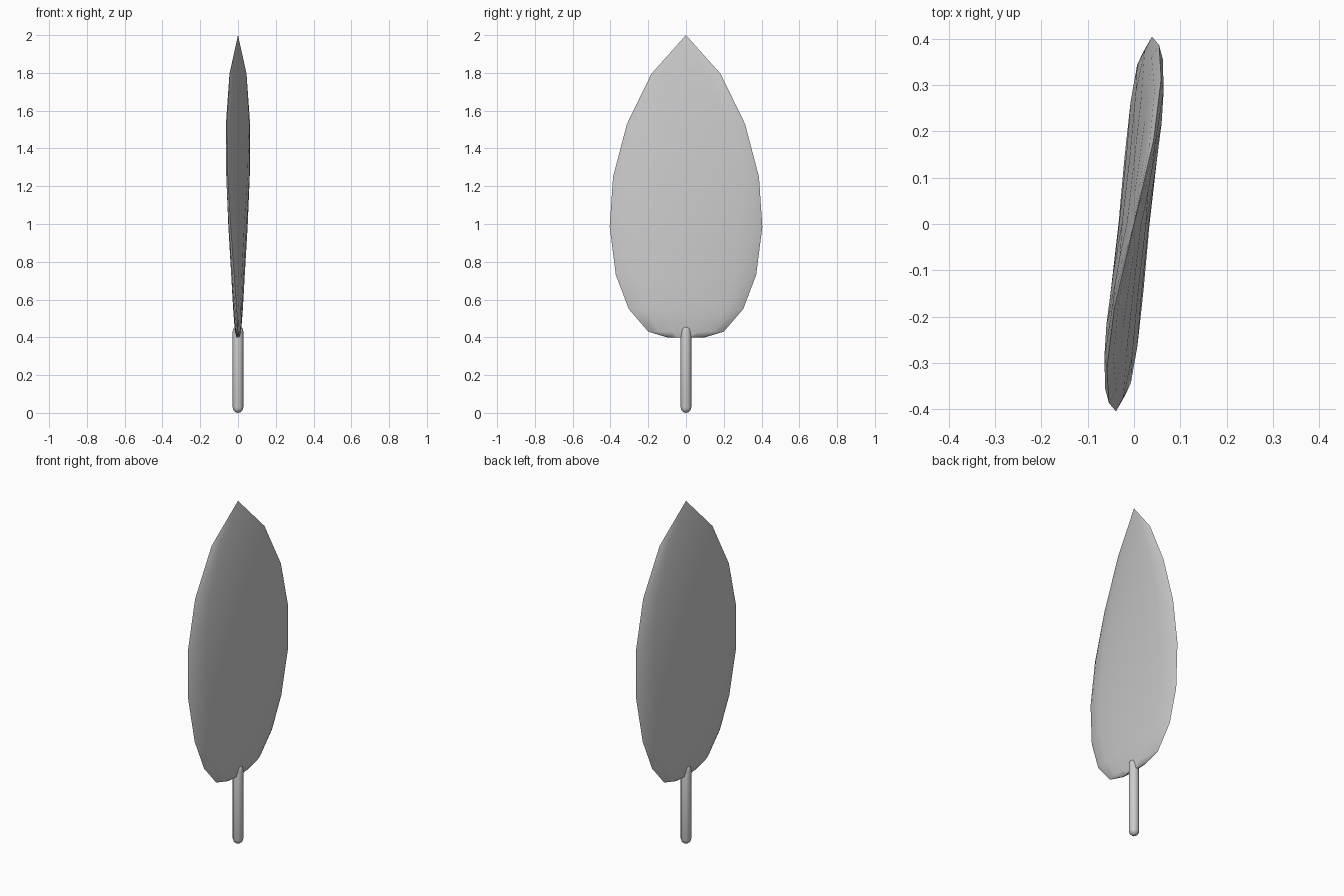
import bpy, bmesh, math

if "Cube" in bpy.data.objects:
    bpy.data.objects.remove(bpy.data.objects["Cube"])


def loft(name, rings, sides, flat=1.0, twist=0.0, z0=0.0, angle=60):
    """Skin elliptical rings (z, half width along y); radius 0 makes a point."""
    bm = bmesh.new()
    loops = []
    for z, r in rings:
        if r == 0:
            loops.append([bm.verts.new((0, 0, z))])
            continue
        a = -twist * (z - z0)
        loop = []
        for i in range(sides):
            t = 2 * math.pi * i / sides
            x, y = -math.sin(t) * r * flat, math.cos(t) * r
            loop.append(bm.verts.new((x * math.cos(a) - y * math.sin(a),
                                      x * math.sin(a) + y * math.cos(a), z)))
        loops.append(loop)
    for lo, hi in zip(loops, loops[1:]):
        for i in range(sides):
            j = (i + 1) % sides
            if len(lo) == 1:
                bm.faces.new((lo[0], hi[j], hi[i]))
            elif len(hi) == 1:
                bm.faces.new((lo[i], lo[j], hi[0]))
            else:
                bm.faces.new((lo[i], lo[j], hi[j], hi[i]))
    bmesh.ops.recalc_face_normals(bm, faces=bm.faces[:])
    mesh = bpy.data.meshes.new(name)
    bm.to_mesh(mesh)
    bm.free()
    obj = bpy.data.objects.new(name, mesh)
    bpy.context.collection.objects.link(obj)
    bpy.ops.object.select_all(action='DESELECT')
    obj.select_set(True)
    bpy.context.view_layer.objects.active = obj
    bpy.ops.object.shade_smooth_by_angle(angle=math.radians(angle))
    return obj


# Leaf blade: flattened, pointed and gently twisted towards the tip
blade = [(0.398, 0), (0.40, 0.10), (0.43, 0.20), (0.55, 0.303), (0.73, 0.372),
         (0.985, 0.406), (1.25, 0.39), (1.53, 0.318), (1.795, 0.188), (2.0, 0)]
loft("leaf_blade", blade, 16, flat=0.082, twist=0.164, z0=0.4)

# Stem: slim rod with rounded ends
R, TOP = 0.028, 0.462
ends = [(R * (1 - math.cos(a)), R * math.sin(a))
        for a in (0, math.pi / 6, math.pi / 3, math.pi / 2)]
stem = ends + [(TOP - z, r) for z, r in reversed(ends)]
loft("stem", stem, 12)
